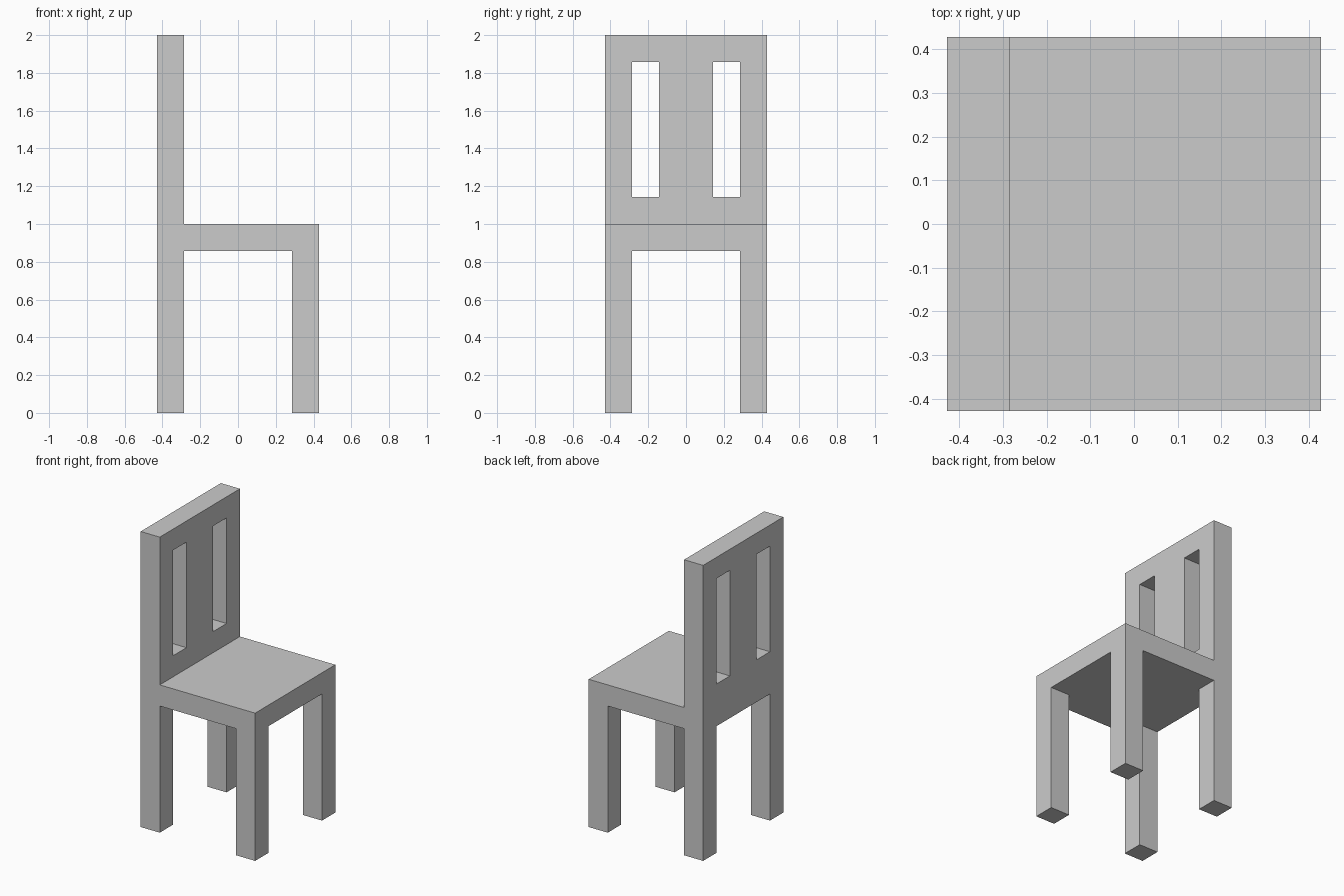
import bpy, bmesh

if "Cube" in bpy.data.objects:
    bpy.data.objects.remove(bpy.data.objects["Cube"])

U = 1 / 7  # every measure is a multiple of the leg thickness


def link(name, bm):
    bmesh.ops.recalc_face_normals(bm, faces=bm.faces)
    mesh = bpy.data.meshes.new(name)
    bm.to_mesh(mesh)
    bm.free()
    obj = bpy.data.objects.new(name, mesh)
    bpy.context.collection.objects.link(obj)
    return obj


def extruded_profile(name, points, y0, y1):
    """Extrude an x-z outline from y0 to y1 (all in units of U)."""
    bm = bmesh.new()
    face = bm.faces.new([bm.verts.new((x * U, y0 * U, z * U)) for x, z in points])
    ext = bmesh.ops.extrude_face_region(bm, geom=[face], use_keep_orig=True)
    verts = [g for g in ext["geom"] if isinstance(g, bmesh.types.BMVert)]
    bmesh.ops.translate(bm, verts=verts, vec=(0, (y1 - y0) * U, 0))
    return link(name, bm)


def cut_through(target, name, y0, y1, z0, z1):
    """Cut a rectangular opening along x through the target."""
    cutter = extruded_profile(name, [(-4, z0), (4, z0), (4, z1), (-4, z1)], y0, y1)
    cutter.hide_render = True
    cutter.display_type = 'WIRE'
    mod = target.modifiers.new(name, 'BOOLEAN')
    mod.operation = 'DIFFERENCE'
    mod.solver = 'EXACT'
    mod.object = cutter


# Chair body: backrest, seat and legs as one side outline
chair = extruded_profile("chair_frame", [
    (-3, 0), (-2, 0), (-2, 6), (2, 6), (2, 0),
    (3, 0), (3, 7), (-2, 7), (-2, 14), (-3, 14)], -3, 3)

# Gap between left and right legs
cut_through(chair, "leg_gap_cutter", -2, 2, -1, 6)

# Two upright slots in the backrest
for side, y in (("left", -2), ("right", 1)):
    cut_through(chair, f"{side}_slot_cutter", y, y + 1, 8, 13)
